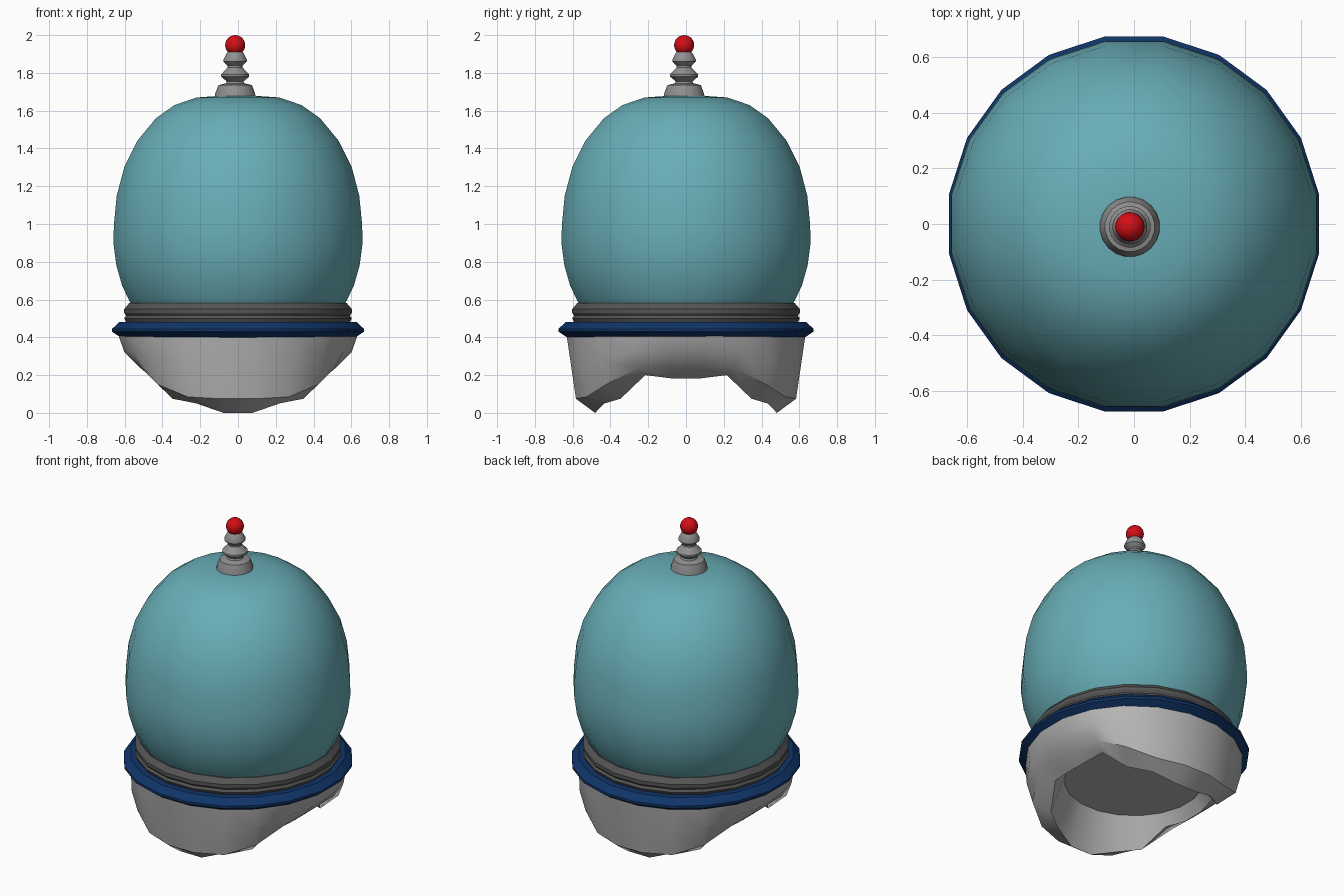
import bpy
import bmesh
import math

cube = bpy.data.objects.get("Cube")
if cube:
    bpy.data.objects.remove(cube, do_unlink=True)

SIDES = 20


def material(name, rgb):
    mat = bpy.data.materials.new(name)
    mat.use_nodes = True
    mat.diffuse_color = (*rgb, 1)
    mat.node_tree.nodes["Principled BSDF"].inputs["Base Color"].default_value = (*rgb, 1)
    return mat


def finish(bm, name, mat, angle):
    bmesh.ops.recalc_face_normals(bm, faces=bm.faces)
    mesh = bpy.data.meshes.new(name)
    bm.to_mesh(mesh)
    bm.free()
    obj = bpy.data.objects.new(name, mesh)
    bpy.context.collection.objects.link(obj)
    mesh.materials.append(mat)
    bpy.ops.object.select_all(action="DESELECT")
    obj.select_set(True)
    bpy.context.view_layer.objects.active = obj
    bpy.ops.object.shade_smooth_by_angle(angle=math.radians(angle))
    return obj


def loft(name, row_count, point, mat, angle=30, closed=False, center=(0, 0), stretch=1.0):
    """Join rings of vertices; point(row, column) gives radius and height."""
    bm = bmesh.new()
    rings = []
    for row in range(row_count):
        ring = []
        for col in range(SIDES):
            a = (col + 0.5) * math.tau / SIDES
            r, z = point(row, col)
            ring.append(bm.verts.new((center[0] + r * math.cos(a),
                                      center[1] + r * stretch * math.sin(a), z)))
        rings.append(ring)
    pairs = list(zip(rings, rings[1:]))
    if closed:
        pairs.append((rings[-1], rings[0]))
    for low, high in pairs:
        for i in range(SIDES):
            j = (i + 1) % SIDES
            bm.faces.new((low[i], low[j], high[j], high[i]))
    if not closed:
        bm.faces.new(rings[0])
        bm.faces.new(rings[-1])
    return finish(bm, name, mat, angle)


def lathe(name, profile, mat, **options):
    return loft(name, len(profile), lambda row, col: profile[row], mat, **options)


teal = material("teal glass", (0.14, 0.42, 0.47))
white = material("pale grey shell", (0.46, 0.46, 0.46))
blue = material("navy blue", (0.005, 0.035, 0.14))
dark = material("dark grey", (0.09, 0.09, 0.09))
steel = material("antenna grey", (0.28, 0.28, 0.28))
red = material("red", (0.65, 0.004, 0.008))

# Rounded dome, slightly pinched at the collar
lathe("dome", [(0.52, 0.5), (0.57, 0.57), (0.62, 0.67), (0.652, 0.78), (0.668, 0.9),
               (0.665, 1.0), (0.65, 1.15), (0.61, 1.3), (0.54, 1.44), (0.44, 1.56),
               (0.34, 1.63), (0.22, 1.67), (0.1, 1.678)], teal, angle=50)

# Stepped collar and the wide trim ring under it
lathe("collar", [(0.52, 0.47), (0.595, 0.47), (0.61, 0.5), (0.6, 0.515), (0.61, 0.53),
                 (0.61, 0.55), (0.582, 0.582), (0.52, 0.582)], dark, closed=True)
lathe("trim_ring", [(0.52, 0.4), (0.63, 0.4), (0.675, 0.43), (0.675, 0.445),
                    (0.635, 0.482), (0.52, 0.482)], blue, closed=True, stretch=1.013)

# Lower shell: per column from side to front, outer and inner rim (radius, height)
OUTER_RIM = [(0.52, 0.235), (0.57, 0.235), (0.6, 0.15), (0.59, 0.085), (0.59, 0.075)]
INNER_RIM = [(0.455, 0.182), (0.475, 0.2), (0.49, 0.075), (0.485, 0.05), (0.487, 0.0)]


def shell_point(row, col):
    quarter = col % 10
    k = min(quarter, 9 - quarter)
    top = (0.64, 0.41)
    outer, inner = OUTER_RIM[k], INNER_RIM[k]
    bulge = 0.03 * (4 - k) / 4
    middle = ((top[0] + outer[0]) / 2 + bulge, (top[1] + outer[1]) / 2)
    return [top, middle, outer, inner, (0.41, 0.26)][row]


loft("lower_shell", 5, shell_point, white, angle=32)

# Ribbed antenna with a ball on top
tip = (-0.015, -0.01)
lathe("antenna", [(0.11, 1.665), (0.107, 1.69), (0.09, 1.735), (0.05, 1.745),
                  (0.045, 1.755), (0.075, 1.78), (0.075, 1.792), (0.04, 1.828),
                  (0.04, 1.838), (0.063, 1.86), (0.063, 1.87), (0.045, 1.905),
                  (0.03, 1.92)], steel, center=tip)

bm = bmesh.new()
bmesh.ops.create_uvsphere(bm, u_segments=20, v_segments=14, radius=0.053)
bmesh.ops.translate(bm, verts=bm.verts, vec=(*tip, 1.947))
finish(bm, "antenna_ball", red, 60)
